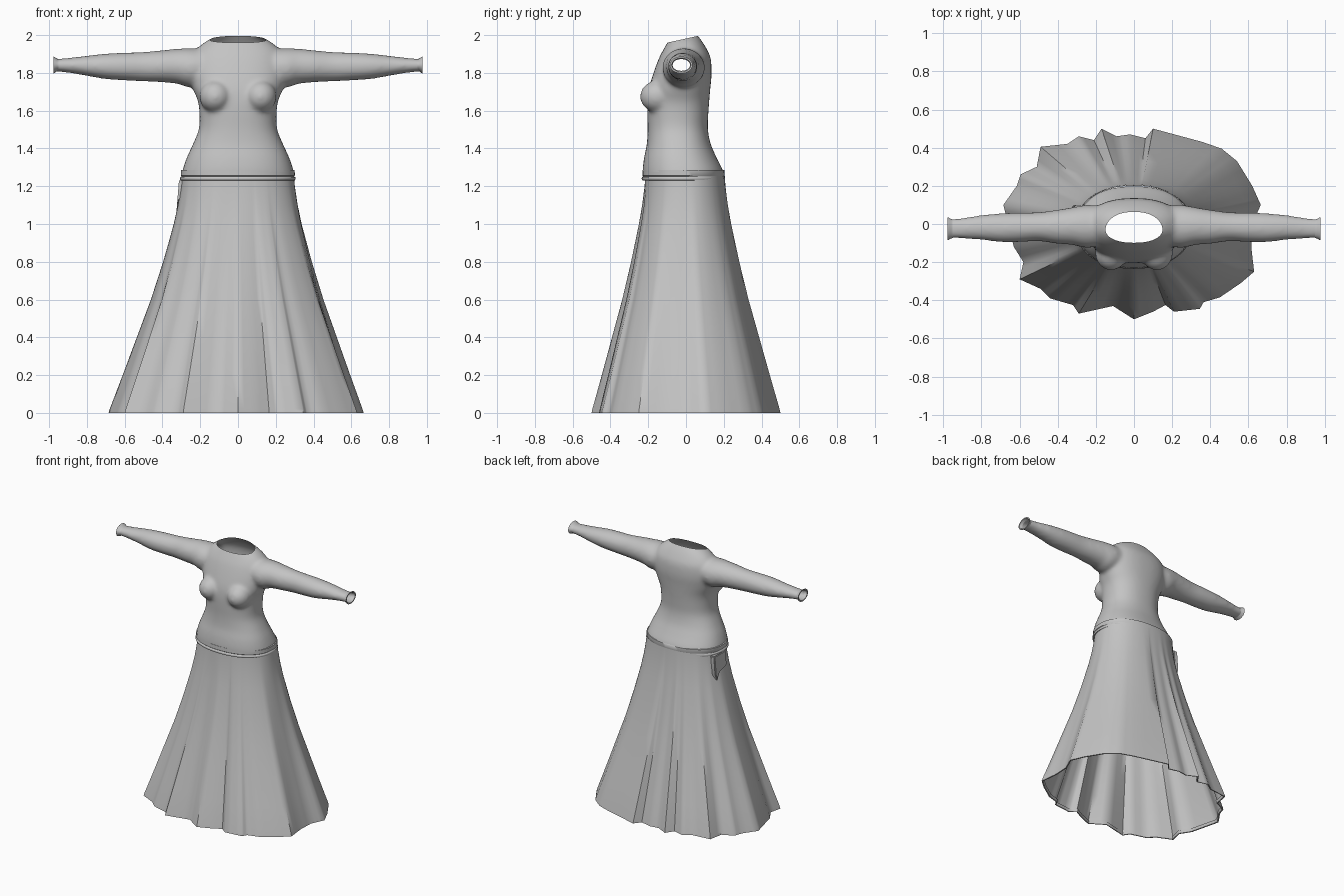
import bpy, bmesh, math
from mathutils import Vector

if "Cube" in bpy.data.objects:
    bpy.data.objects.remove(bpy.data.objects["Cube"])

cloth = bpy.data.materials.new("grey cloth")
cloth.diffuse_color = (0.55, 0.55, 0.55, 1)
cloth.use_nodes = True
cloth.node_tree.nodes["Principled BSDF"].inputs["Base Color"].default_value = cloth.diffuse_color


def add_object(name, bm, angle=40):
    bmesh.ops.recalc_face_normals(bm, faces=bm.faces)
    mesh = bpy.data.meshes.new(name)
    bm.to_mesh(mesh)
    bm.free()
    mesh.materials.append(cloth)
    obj = bpy.data.objects.new(name, mesh)
    bpy.context.collection.objects.link(obj)
    bpy.ops.object.select_all(action='DESELECT')
    bpy.context.view_layer.objects.active = obj
    obj.select_set(True)
    bpy.ops.object.shade_smooth_by_angle(angle=math.radians(angle))
    return obj


def oval(n, a0, a1, b0, b1, power=2.0):
    """Closed rounded outline filling the box a0..a1, b0..b1."""
    pts = []
    for i in range(n):
        t = math.tau * i / n
        c, s = math.cos(t), math.sin(t)
        pts.append(((a0 + a1) / 2 + (a1 - a0) / 2 * math.copysign(abs(c) ** (2 / power), c),
                    (b0 + b1) / 2 + (b1 - b0) / 2 * math.copysign(abs(s) ** (2 / power), s)))
    return pts


def loft(bm, rings, caps=False):
    rows = [[bm.verts.new(p) for p in ring] for ring in rings]
    n = len(rows[0])
    for a, b in zip(rows, rows[1:]):
        for i in range(n):
            j = (i + 1) % n
            bm.faces.new((a[i], a[j], b[j], b[i]))
    if caps:
        bm.faces.new(rows[0])
        bm.faces.new(rows[-1])


def smooth_rows(rows, steps=4):
    """Catmull-Rom refinement of a table of section sizes."""
    out = []
    for i in range(len(rows) - 1):
        p = [rows[max(0, min(len(rows) - 1, i + k))] for k in (-1, 0, 1, 2)]
        for s in range(steps):
            t = s / steps
            out.append([0.5 * (2 * b + (c - a) * t + (2 * a - 5 * b + 4 * c - d) * t * t
                               + (3 * b - a - 3 * c + d) * t ** 3) for a, b, c, d in zip(*p)])
    return out + [rows[-1]]


# Bodice: torso sections (z, half width, front y, back y)
torso = [(1.22, .305, -.225, .205), (1.28, .295, -.23, .197), (1.35, .272, -.222, .163),
         (1.42, .24, -.208, .132), (1.50, .208, -.203, .116), (1.58, .204, -.205, .118),
         (1.65, .212, -.205, .123), (1.72, .24, -.196, .129), (1.80, .255, -.172, .136),
         (1.88, .245, -.142, .13), (1.93, .215, -.116, .108), (1.97, .165, -.093, .083),
         (2.0, .112, -.078, .06), (2.03, .095, -.07, .045)]
# Sleeve sections (x, front y, back y, bottom z, top z)
sleeve = [(.08, -.10, .09, 1.78, 1.92), (.24, -.125, .10, 1.725, 1.93), (.32, -.11, .088, 1.742, 1.928),
          (.40, -.104, .075, 1.75, 1.92), (.50, -.09, .062, 1.755, 1.911), (.60, -.095, .06, 1.76, 1.907),
          (.70, -.095, .056, 1.767, 1.902), (.80, -.083, .047, 1.784, 1.891), (.90, -.077, .032, 1.801, 1.879),
          (1.0, -.074, .024, 1.81, 1.872)]
bm = bmesh.new()
loft(bm, [[(x, y, z) for x, y in oval(48, -w, w, f, b, 2.3)]
          for z, w, f, b in smooth_rows(torso)], True)
for side in (-1, 1):
    loft(bm, [[(side * x, y, z) for y, z in oval(32, f, b, lo, hi)]
              for x, f, b, lo, hi in smooth_rows(sleeve)], True)
    bust = bmesh.ops.create_uvsphere(bm, u_segments=24, v_segments=16, radius=1)["verts"]
    for v in bust:
        v.co = Vector((side * .12 + v.co.x * .085, -.15 + v.co.y * .094, 1.675 + v.co.z * .085))
bodice = add_object("bodice", bm)

# Fuse torso and sleeves into one soft shell
m = bodice.modifiers.new("fuse", 'REMESH')
m.mode = 'VOXEL'
m.voxel_size = .011
m = bodice.modifiers.new("soften", 'SMOOTH')
m.factor = .5
m.iterations = 14
for name in ("fuse", "soften"):
    bpy.ops.object.modifier_apply(modifier=name)

# Open the neck, waist and wrists
bm = bmesh.new()
bm.from_mesh(bodice.data)
for co, no in (((0, -.09, 1.962), (0, -.22, 1)), ((0, 0, 1.275), (0, 0, -1)),
               ((.957, 0, 0), (1, 0, 0)), ((-.957, 0, 0), (-1, 0, 0))):
    bmesh.ops.bisect_plane(bm, geom=bm.verts[:] + bm.edges[:] + bm.faces[:],
                           plane_co=co, plane_no=no, clear_outer=True)
bm.to_mesh(bodice.data)
bm.free()
bpy.ops.object.shade_smooth_by_angle(angle=math.radians(50))

# Cuffs: flared rim with a turned-in lip
for side, label in ((-1, "left"), (1, "right")):
    bm = bmesh.new()
    loft(bm, [[(side * x, y, z) for y, z in oval(32, -.025 - ry, -.025 + ry, 1.842 - rz, 1.842 + rz)]
              for x, ry, rz in ((.95, .049, .031), (.96, .051, .034), (.972, .058, .043),
                                (.978, .060, .045), (.978, .051, .037), (.965, .047, .031))])
    add_object(label + "_cuff", bm)

# Skirt: pleated hem outline blended up to an oval waist
hem = [(0, -.5), (.1, -.46), (.165, -.425), (.21, -.46), (.345, -.445), (.365, -.41), (.45, -.385),
       (.56, -.31), (.63, -.25), (.615, -.12), (.62, .0), (.665, .1), (.62, .2), (.54, .33),
       (.46, .395), (.36, .43), (.1, .5), (.06, .45), (-.02, .47), (-.09, .46), (-.17, .5),
       (-.21, .44), (-.29, .46), (-.35, .42), (-.49, .405), (-.51, .3), (-.595, .26), (-.615, .2),
       (-.685, .1), (-.66, .0), (-.63, -.12), (-.58, -.2), (-.6, -.29), (-.49, -.34), (-.44, -.39),
       (-.32, -.425), (-.29, -.47), (-.11, -.43)]
outline = []
for a, b in zip(hem, hem[1:] + hem[:1]):
    outline += [Vector(a).lerp(Vector(b), k / 3) for k in range(3)]


def waist_point(p):
    c, s = p.x / .66, p.y / .48
    r = (abs(c) ** 2.2 + abs(s) ** 2.2) ** (1 / 2.2)
    return Vector((.296 * c / r, -.005 + .21 * s / r))


flare = [(1.255, 0), (1.2, .015), (1.1, .06), (1.0, .12), (.8, .265), (.6, .43), (.4, .62),
         (.2, .81), (.02, .985), (0, 1)]
rings = [[(*waist_point(p).lerp(p, t), z) for p in outline] for z, t in flare]
rings.append([(p.x * .985, p.y * .985, 0) for p in outline])
rings.append([(p.x * .975, p.y * .975, .02) for p in outline])
bm = bmesh.new()
loft(bm, rings)
add_object("skirt", bm, 50)

# Waistband: flat band over a rounded roll, flush at the back
bm = bmesh.new()
band = [(1.287, -.008), (1.285, 0), (1.256, .001), (1.252, -.004), (1.248, .003),
        (1.240, .005), (1.232, .002), (1.229, -.008)]
loft(bm, [[(x, y, z) for x, y in oval(64, -.302 - d, .300 + d, -.230 - d, .203 + d * .3, 2.2)]
          for z, d in band])
add_object("waistband", bm, 50)

# Hip pouch with a hanging strap end
bm = bmesh.new()
shape = [(-.04, 1.237), (.1, 1.237), (.1, 1.10), (.08, 1.05), (.055, 1.115), (-.04, 1.125)]
loft(bm, [[(x - (1.237 - z) * .08, y, z) for y, z in shape] for x in (-.275, -.312)], True)
bmesh.ops.bevel(bm, geom=bm.edges[:], offset=.006, segments=2, affect='EDGES')
add_object("hip_pouch", bm)
